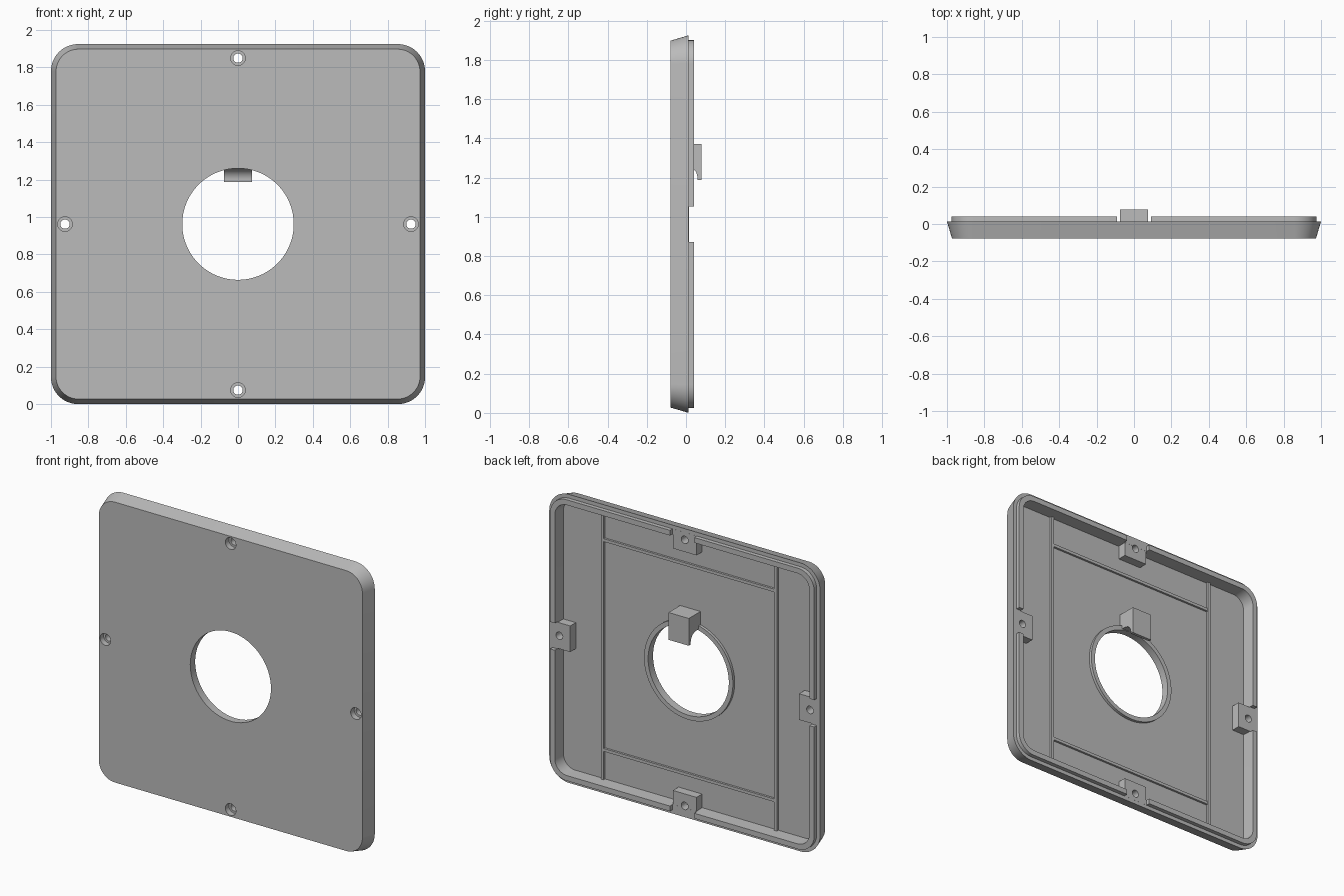
import bpy, bmesh, math

cube = bpy.data.objects.get("Cube")
if cube:
    bpy.data.objects.remove(cube, do_unlink=True)

HX, HZ = 1.0, 0.9625                 # half width, half height (also centre height)
FRONT, RIM, LIP, BACK = -0.078, 0.014, 0.041, 0.078
FLOOR = -0.045
HOLE = 0.298

grey = bpy.data.materials.new("plain_grey")
grey.use_nodes = True
grey.diffuse_color = (0.5, 0.5, 0.5, 1)
grey.node_tree.nodes["Principled BSDF"].inputs["Base Color"].default_value = (0.5, 0.5, 0.5, 1)


def make(name, bm):
    bmesh.ops.recalc_face_normals(bm, faces=bm.faces)
    mesh = bpy.data.meshes.new(name)
    bm.to_mesh(mesh)
    bm.free()
    mesh.materials.append(grey)
    ob = bpy.data.objects.new(name, mesh)
    bpy.context.collection.objects.link(ob)
    return ob


def loft(name, rings, closed=False):
    """Skin a list of equal-length point rings; cap the ends unless closed."""
    bm = bmesh.new()
    loops = [[bm.verts.new(p) for p in ring] for ring in rings]
    pairs = list(zip(loops, loops[1:]))
    if closed:
        pairs.append((loops[-1], loops[0]))
    else:
        bm.faces.new(loops[0])
        bm.faces.new(loops[-1])
    n = len(loops[0])
    for a, b in pairs:
        for i in range(n):
            j = (i + 1) % n
            bm.faces.new((a[i], a[j], b[j], b[i]))
    return make(name, bm)


def rounded(inset, y, radius, steps=12):
    """Rounded rectangle ring, inset from the outer outline."""
    pts = []
    for k, (sx, sz) in enumerate(((1, 1), (-1, 1), (-1, -1), (1, -1))):
        for i in range(steps + 1):
            a = math.pi / 2 * (k + i / steps)
            pts.append((sx * (HX - inset - radius) + radius * math.cos(a), y,
                        HZ + sz * (HZ - inset - radius) + radius * math.sin(a)))
    return pts


def circle(x, y, z, r, n):
    return [(x + r * math.cos(math.tau * i / n), y, z + r * math.sin(math.tau * i / n))
            for i in range(n)]


def box(name, x0, x1, y0, y1, z0, z1):
    ring = lambda y: [(x0, y, z0), (x1, y, z0), (x1, y, z1), (x0, y, z1)]
    return loft(name, [ring(y0), ring(y1)])


def cut(target, cutters):
    bpy.context.view_layer.objects.active = target
    for c in cutters:
        c.hide_render = True
        mod = target.modifiers.new("cut", "BOOLEAN")
        mod.operation = "DIFFERENCE"
        mod.solver = "EXACT"
        mod.object = c
        bpy.ops.object.modifier_apply(modifier=mod.name)


# Hollow tray: tapered outside, stepped lip, recessed floor
plate = loft("cover_plate", [
    rounded(0.027, FRONT, 0.12), rounded(0, RIM, 0.145),
    rounded(0.025, RIM, 0.12), rounded(0.025, LIP, 0.12),
    rounded(0.06, LIP, 0.09), rounded(0.064, FLOOR, 0.086)])
parts = [plate]
cutters = [loft("centre_cutter", [circle(0, y, HZ, HOLE, 96) for y in (-0.2, 0.2)])]

# Screw posts with counterbored holes, and lip notches beside them
for label, dx, dz in (("left", 1, 0), ("right", -1, 0), ("top", 0, 1), ("bottom", 0, -1)):
    def block(name, inner, outer, half, y0, y1):
        if dx:
            x = sorted((dx * (HX - inner), dx * (HX - outer)))
            return box(name, *x, y0, y1, HZ - half, HZ + half)
        z = sorted((HZ + dz * (HZ - inner), HZ + dz * (HZ - outer)))
        return box(name, -half, half, y0, y1, *z)

    post = block(label + "_screw_post", 0.155, 0.045, 0.087, FLOOR - 0.01, RIM)
    cx, cz = dx * (HX - 0.075), HZ + dz * (HZ - 0.075)
    bore = [loft("screw_cutter", [circle(cx, -0.2, cz, 0.039, 32), circle(cx, -0.04, cz, 0.039, 32),
                                  circle(cx, -0.04, cz, 0.025, 32), circle(cx, 0.2, cz, 0.025, 32)])]
    cut(post, bore)
    notch = block("notch_cutter", 0.2, 0.01, 0.09, RIM + 0.0005, 0.1)
    cutters += bore + [notch]
    parts.append(post)

cut(plate, cutters)
for c in cutters:
    bpy.data.objects.remove(c, do_unlink=True)

# Raised collar around the central opening
parts.append(loft("opening_collar", [
    circle(0, y, HZ, r, 96) for r, y in
    ((HOLE, FLOOR - 0.001), (HOLE, -0.026), (0.328, -0.026), (0.328, FLOOR - 0.001))], closed=True))

# Thin ribs on the floor
for label, s in (("left", 1), ("right", -1)):
    parts.append(box(label + "_rib", s * 0.64 - 0.01, s * 0.64 + 0.01,
                     FLOOR - 0.005, -0.03, 0.055, 2 * HZ - 0.055))
for label, s in (("upper", 1), ("lower", -1)):
    z = HZ + s * 0.7
    parts.append(box(label + "_rib", -0.635, 0.635, FLOOR - 0.005, -0.031, z - 0.01, z + 0.01))

# Hooked catch above the opening, with a concave underside
arc = [(0.058 * math.sin(math.pi / 2 * i / 12), 1.2 + 0.058 * math.cos(math.pi / 2 * i / 12))
       for i in range(13)]
profile = [(-0.05, 1.37), (-0.05, 1.264)] + arc + [(0.058, 1.188), (BACK, 1.188), (BACK, 1.37)]
parts.append(loft("catch_hook", [[(x, y, z) for y, z in profile] for x in (-0.075, 0.075)]))

# Smooth the rounded surfaces, keep the edges crisp
bpy.ops.object.select_all(action="DESELECT")
for ob in parts:
    ob.select_set(True)
bpy.context.view_layer.objects.active = plate
bpy.ops.object.shade_smooth_by_angle(angle=math.radians(25))
